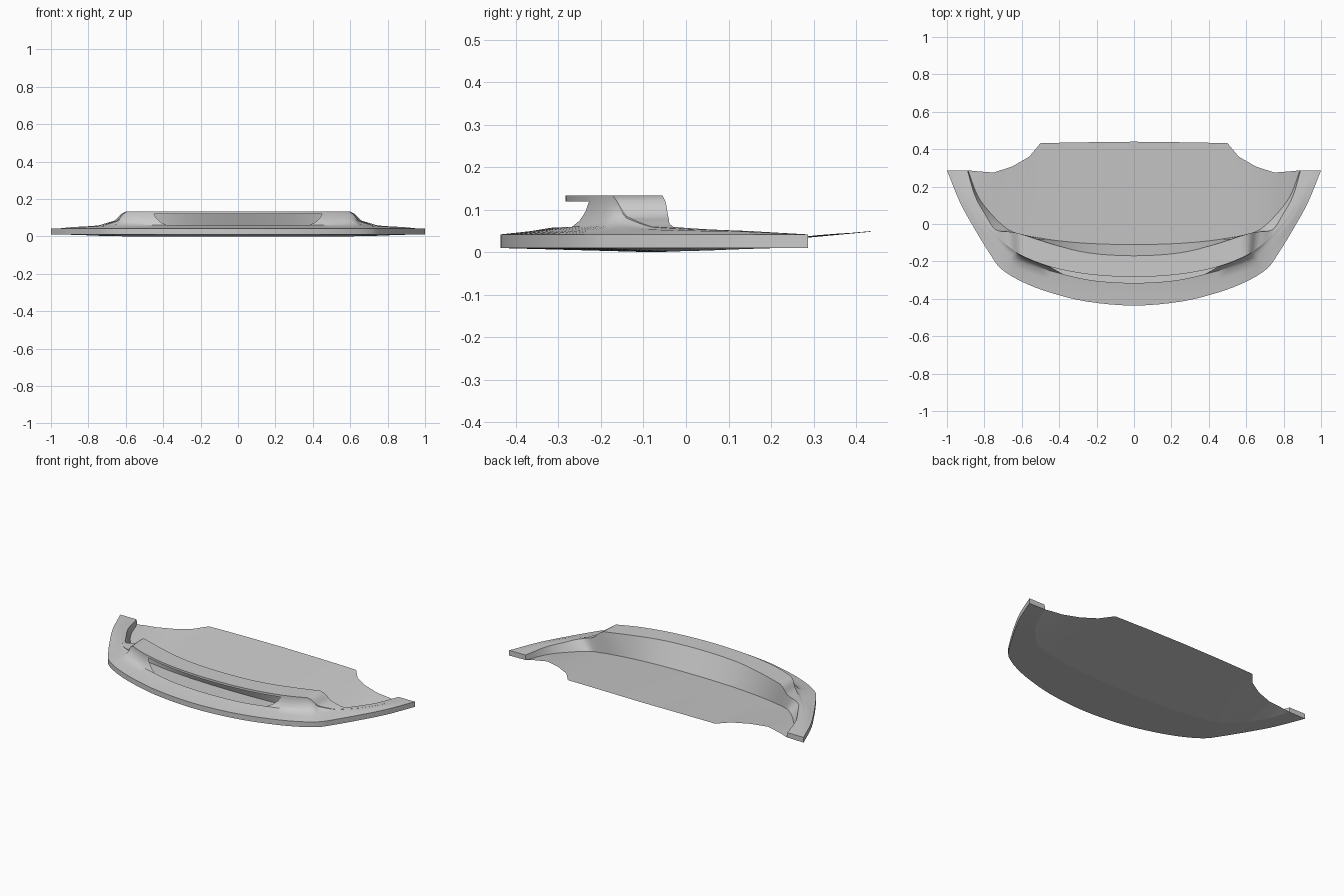
import bpy, bmesh
from mathutils import Vector

if "Cube" in bpy.data.objects:
    bpy.data.objects.remove(bpy.data.objects["Cube"])

SUB = 4  # subdivisions between stations
HOLE = 2  # station where the grille slot ends

# Feature lines of the right half, from the centre to the wing tip
outer = [(0, -.436), (.25, -.415), (.45, -.366), (.60, -.308), (.71, -.24),
         (.77, -.16), (.85, -.03), (.93, .115), (1, .287)]
mid = [(0, -.315, .058), (.21, -.303, .058), (.38, -.268, .06), (.625, -.20, .062), (.67, -.16, .06),
       (.735, -.10, .054), (.83, 0, .051), (.90, .13, .049), (.96, .287, .042)]
front = [(0, -.283, .133), (.25, -.268, .133), (.45, -.228, .133), (.595, -.172, .133), (.645, -.14, .085),
         (.72, -.08, .06), (.81, .02, .054), (.88, .14, .05), (.92, .287, .042)]
back = [(0, -.17), (.24, -.155), (.43, -.11), (.60, -.055), (.66, -.042),
        (.74, -.03), (.795, .05), (.85, .15), (.89, .287)]
foot = [(0, -.11), (.22, -.105), (.40, -.09), (.53, -.07), (.62, -.05),
        (.68, -.025), (.76, .05), (.835, .15), (.887, .287)]
edge = [(0, .44, .05), (.25, .437, .05), (.42, .434, .049), (.50, .432, .048), (.56, .36, .044),
        (.65, .308, .04), (.75, .275, .036), (.83, .281, .024), (.887, .287, .012)]


def with_z(points, heights):
    return [(p[0], p[1], h) for p, h in zip(points, heights)]


def resample(points, smooth=True):
    """Spline through the points in plan, linear in height."""
    p = [Vector(q) for q in points]
    ext = [Vector((-p[1].x, p[1].y, p[1].z))] + p + [2 * p[-1] - p[-2]]
    out = []
    for i in range(len(p) - 1):
        a, b, c, d = ext[i:i + 4]
        for k in range(SUB):
            t = k / SUB
            v = b.lerp(c, t)
            if smooth:
                s = 0.5 * (2 * b + (c - a) * t + (2 * a - 5 * b + 4 * c - d) * t * t
                           + (3 * b - a - 3 * c + d) * t ** 3)
                v = Vector((s.x, s.y, v.z))
            out.append(v)
    return out + [p[-1]]


def blend(a, b, txy, tz):
    return [Vector((p.x + (q.x - p.x) * txy, p.y + (q.y - p.y) * txy, p.z + (q.z - p.z) * tz))
            for p, q in zip(a, b)]


n = len(outer)
bottom_r = resample(with_z(outer, [.01] * n))
top_r = resample(with_z(outer, [.042] * n))
mid_r, front_r = resample(mid), resample(front)
back_r = resample(with_z(back, [f[2] for f in front]))
foot_r = resample(with_z(foot, [.001, .001, .001, .001, .001, .002, .004, .008, .012]))
edge_r = resample(edge, False)

# Concave front face, with a lip row above the slot
slope = blend(top_r, mid_r, .6, .5)
face1 = blend(mid_r, front_r, .45, .2)
face2 = blend(mid_r, front_r, .8, .5)
lip = blend(mid_r, front_r, 1, .82)


def build(name, rows, skip=lambda r, c: False, cap=False):
    bm = bmesh.new()
    grid = [[bm.verts.new(v) for v in row] for row in rows]
    for r in range(len(rows) - 1):
        for c in range(len(rows[0]) - 1):
            if not skip(r, c):
                bm.faces.new((grid[r][c], grid[r][c + 1], grid[r + 1][c + 1], grid[r + 1][c]))
    if cap:  # flat end of the wing tip
        bm.faces.new([row[-1] for row in grid[1:]])
    # Mirror to the left half
    bmesh.ops.mirror(bm, geom=bm.verts[:] + bm.edges[:] + bm.faces[:], axis='X', merge_dist=1e-4)
    bmesh.ops.remove_doubles(bm, verts=bm.verts, dist=1e-4)
    bmesh.ops.recalc_face_normals(bm, faces=bm.faces)
    me = bpy.data.meshes.new(name)
    bm.to_mesh(me)
    bm.free()
    ob = bpy.data.objects.new(name, me)
    bpy.context.collection.objects.link(ob)
    bpy.ops.object.select_all(action='DESELECT')
    ob.select_set(True)
    bpy.context.view_layer.objects.active = ob
    bpy.ops.object.shade_smooth_by_angle(angle=0.6)
    return ob


# Bumper shell: underside rim, outer wall, slope, slotted face, top, rear wall
shell_rows = [foot_r, bottom_r, top_r, slope, mid_r, face1, face2, lip, front_r, back_r, foot_r]
build("bumper_shell", shell_rows, lambda r, c: 4 <= r <= 6 and c < HOLE * SUB, cap=True)

# Floor tray rising to the rear edge
build("floor_tray", [foot_r, blend(foot_r, edge_r, .5, .5), edge_r])
